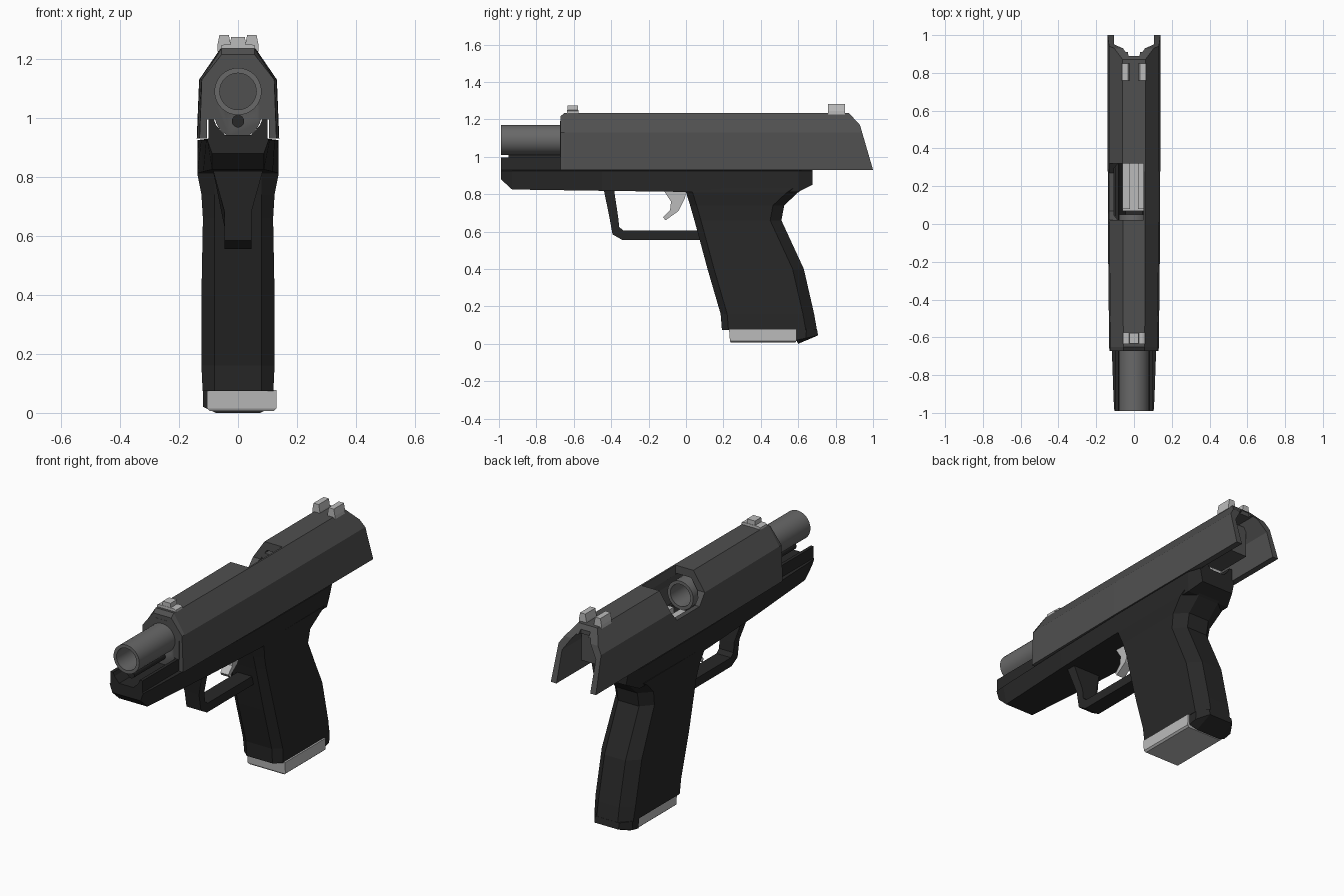
import bpy, bmesh, math
from mathutils import Matrix

if "Cube" in bpy.data.objects:
    bpy.data.objects.remove(bpy.data.objects["Cube"])


def material(name, v):
    m = bpy.data.materials.new(name)
    m.diffuse_color = (v, v, v, 1)
    m.use_nodes = True
    m.node_tree.nodes["Principled BSDF"].inputs["Base Color"].default_value = m.diffuse_color
    return m


FRAME = material("black polymer", 0.021)
SLIDE = material("dark grey steel", 0.08)
BARREL = material("mid grey steel", 0.14)
LIGHT = material("light grey metal", 0.5)


def finish(name, bm, mat):
    bmesh.ops.recalc_face_normals(bm, faces=bm.faces)
    me = bpy.data.meshes.new(name)
    bm.to_mesh(me)
    bm.free()
    ob = bpy.data.objects.new(name, me)
    me.materials.append(mat)
    bpy.context.collection.objects.link(ob)
    return ob


def loft(name, sections, mat):
    """Skin a row of closed sections that all have the same point count."""
    bm = bmesh.new()
    rings = [[bm.verts.new(p) for p in s] for s in sections]
    n = len(rings[0])
    for a, b in zip(rings, rings[1:]):
        for i in range(n):
            j = (i + 1) % n
            bm.faces.new((a[i], a[j], b[j], b[i]))
    bm.faces.new(rings[0])
    bm.faces.new(rings[-1])
    return finish(name, bm, mat)


def side_prism(name, yz, half, mat, x=0):
    """Extrude a side profile across x."""
    return loft(name, [[(x + s * half, y, z) for y, z in yz] for s in (-1, 1)], mat)


def box(name, x0, x1, y0, y1, z0, z1, mat):
    return loft(name, [[(x0, y0, z), (x1, y0, z), (x1, y1, z), (x0, y1, z)]
                       for z in (z0, z1)], mat)


def mirrored(half):
    """Complete a right-hand (x, z) outline with its mirror image."""
    return half + [(-x, z) for x, z in reversed(half)]


def rod(name, r, z, y0, y1, mat, inner=0):
    """Cylinder or tube along y."""
    bm = bmesh.new()
    path = [(r, y0), (r, y1)] + ([(inner, y1), (inner, y0)] if inner else [])
    n = 32
    rings = [[bm.verts.new((q * math.cos(2 * math.pi * i / n), y,
                            z + q * math.sin(2 * math.pi * i / n))) for i in range(n)]
             for q, y in path]
    pairs = list(zip(rings, rings[1:])) + ([(rings[-1], rings[0])] if inner else [])
    for a, b in pairs:
        for i in range(n):
            j = (i + 1) % n
            bm.faces.new((a[i], a[j], b[j], b[i]))
    if not inner:
        bm.faces.new(rings[0])
        bm.faces.new(rings[1])
    ob = finish(name, bm, mat)
    bpy.ops.object.select_all(action='DESELECT')
    bpy.context.view_layer.objects.active = ob
    ob.select_set(True)
    bpy.ops.object.shade_smooth_by_angle(angle=math.radians(35))
    return ob


def cut(ob, cutter):
    mod = ob.modifiers.new("cut", 'BOOLEAN')
    mod.operation = 'DIFFERENCE'
    mod.solver = 'EXACT'
    mod.object = cutter
    bpy.context.view_layer.objects.active = ob
    bpy.ops.object.modifier_apply(modifier=mod.name)
    bpy.data.objects.remove(cutter)


# Slide: open-bottomed shell, a little narrower at the front
def slide_section(y, s, top):
    half = [(0.105, 0.93), (0.14 * s, 0.93), (0.132 * s, 1.13), (0.06 * s, top)]
    inner = [(-0.105, 1.10), (-0.045, 1.19), (0.045, 1.19), (0.105, 1.10)]
    return [(x, y, z) for x, z in mirrored(half) + inner]


slide = loft("slide", [slide_section(-0.672, 0.93, 1.215), slide_section(-0.65, 0.94, 1.235),
                       slide_section(0, 0.99, 1.235), slide_section(1.05, 1, 1.235)], SLIDE)
# sloping rear end
cut(slide, side_prism("rear_cutter", [(0.85, 1.257), (0.87, 1.235), (0.93, 1.17), (1.0, 0.93),
                                      (1.02, 0.86), (1.2, 0.86), (1.2, 1.257)], 0.3, SLIDE))
# rear notch in the slide roof
cut(slide, loft("notch_cutter", [[(-0.045, 1.1, z), (-0.03, 0.89, z), (0.03, 0.89, z),
                                  (0.045, 1.1, z)] for z in (1.05, 1.3)], SLIDE))
# ejection port, open to the left and over the top
cut(slide, loft("port_cutter", [[(x, y0, 1.3), (x, y0, 1.13), (x, y0 + .05, 1.07),
                                 (x, y1 - .05, 1.07), (x, y1, 1.13), (x, y1, 1.3)]
                                for x, y0, y1 in ((-0.3, 0.02, 0.32), (0.05, 0.02, 0.32))], SLIDE))

# Slide nose: wall around the barrel and rounded spring housing
nose = loft("slide_front_wall", [[(x, y, z) for x, z in mirrored(
    [(0.106, 0.995), (0.106, 1.10), (0.046, 1.192)])] for y in (-0.673, -0.56)], SLIDE)
cut(nose, rod("bore_cutter", 0.078, 1.09, -0.8, -0.4, SLIDE))
housing = rod("spring_housing", 0.08, 1.013, -0.6735, -0.56, SLIDE)
cut(housing, rod("bore_cutter", 0.078, 1.09, -0.8, -0.4, SLIDE))
box("breech_block", -0.075, 0.075, 0.32, 0.82, 1.0, 1.17, SLIDE)

# Barrel and recoil rod
rod("barrel", 0.08, 1.09, -0.99, 0.05, BARREL, inner=0.062)
rod("recoil_rod", 0.021, 0.989, -0.95, -0.5, FRAME)


# Frame: U-shaped rail body under the slide
def frame_section(y, bottom, wb, w):
    half = [(wb, bottom), (w, 0.925), (0.1, 0.93), (0.1, 0.995), (0.082, 0.995),
            (0.074, 0.975), (0.045, 0.943)]
    return [(x, y, z) for x, z in mirrored(half)]


loft("frame", [frame_section(*s) for s in (
    (-0.99, 0.88, 0.088, 0.104), (-0.93, 0.825, 0.088, 0.108), (-0.45, 0.818, 0.118, 0.125),
    (0, 0.812, 0.138, 0.136), (0.60, 0.812, 0.132, 0.138), (0.675, 0.85, 0.10, 0.115))], FRAME)


# Grip: stacked eight-sided sections
def grip_section(z, y0, y1, w):
    half = [(0.08, y0), (w, y0 + 0.035), (w, y1 - 0.06), (0.065, y1)]
    return [(x, y, z) for x, y in mirrored(half)]


loft("grip", [grip_section(*s) for s in (
    (0.83, -0.005, 0.63, 0.137), (0.81, 0.0, 0.60, 0.138), (0.74, 0.022, 0.525, 0.124),
    (0.66, 0.045, 0.51, 0.119), (0.40, 0.115, 0.63, 0.124), (0.16, 0.185, 0.685, 0.124),
    (0.075, 0.192, 0.70, 0.12))], FRAME)
loft("grip_heel", [[(x, y, z) for y, z in p] for x, p in (
    (-0.118, [(0.585, 0.08), (0.59, 0.02), (0.64, 0.03), (0.645, 0.08)]),
    (-0.075, [(0.585, 0.08), (0.60, 0.0), (0.706, 0.045), (0.70, 0.08)]),
    (0.075, [(0.585, 0.08), (0.60, 0.0), (0.706, 0.045), (0.70, 0.08)]),
    (0.118, [(0.585, 0.08), (0.59, 0.02), (0.64, 0.03), (0.645, 0.08)]))], FRAME)

# Trigger guard, flared where it meets the frame
guard = side_prism("trigger_guard", [
    (-0.44, 0.825), (-0.41, 0.68), (-0.393, 0.585), (-0.34, 0.555), (0.09, 0.555),
    (0.08, 0.605), (-0.335, 0.605), (-0.357, 0.625), (-0.363, 0.68), (-0.385, 0.825)], 0.045, FRAME)
for v in guard.data.vertices:
    if v.co.z > 0.8:
        v.co.x *= 1.9

# Trigger
side_prism("trigger", [(-0.12, 0.82), (0.0, 0.82), (-0.005, 0.78), (-0.04, 0.71), (-0.11, 0.66),
                       (-0.122, 0.677), (-0.085, 0.715), (-0.08, 0.76)], 0.025, LIGHT)

# Magazine: base plate, body and feed lips seen through the port
loft("magazine_base", [[(x0, y0, z), (x1, y0, z), (x1, y1, z), (x0, y1, z)]
                       for z, x0, x1, y0, y1 in ((0.006, -0.095, 0.12, 0.24, 0.585),
                                                 (0.015, -0.105, 0.13, 0.235, 0.59),
                                                 (0.078, -0.105, 0.13, 0.23, 0.592))], LIGHT)
box("magazine_body", -0.06, 0.06, 0.07, 0.40, 0.85, 0.99, LIGHT)
for s in (-1, 1):
    box("feed_lip", *sorted((s * 0.02, s * 0.06)), 0.08, 0.40, 0.98, 1.03, LIGHT)

# Hammer between the frame rails
side_prism("hammer", [(0.58, 0.90), (0.66, 0.90), (0.672, 0.96), (0.63, 0.985), (0.58, 0.97)],
           0.03, LIGHT)


# Sights
def sight(name, y0, y1, x, wb, wt, z1):
    loft(name, [[(x - w, y0, z), (x + w, y0, z), (x + w, y1, z), (x - w, y1, z)]
                for w, z in ((wb, 1.225), (wb, 1.245), (wt, z1))], LIGHT)


sight("front_sight", -0.635, -0.575, 0, 0.058, 0.045, 1.25)
sight("front_sight_post", -0.633, -0.577, 0, 0.026, 0.024, 1.274)
for s in (-1, 1):
    sight("rear_sight", 0.76, 0.85, s * 0.047, 0.023, 0.016, 1.282)
